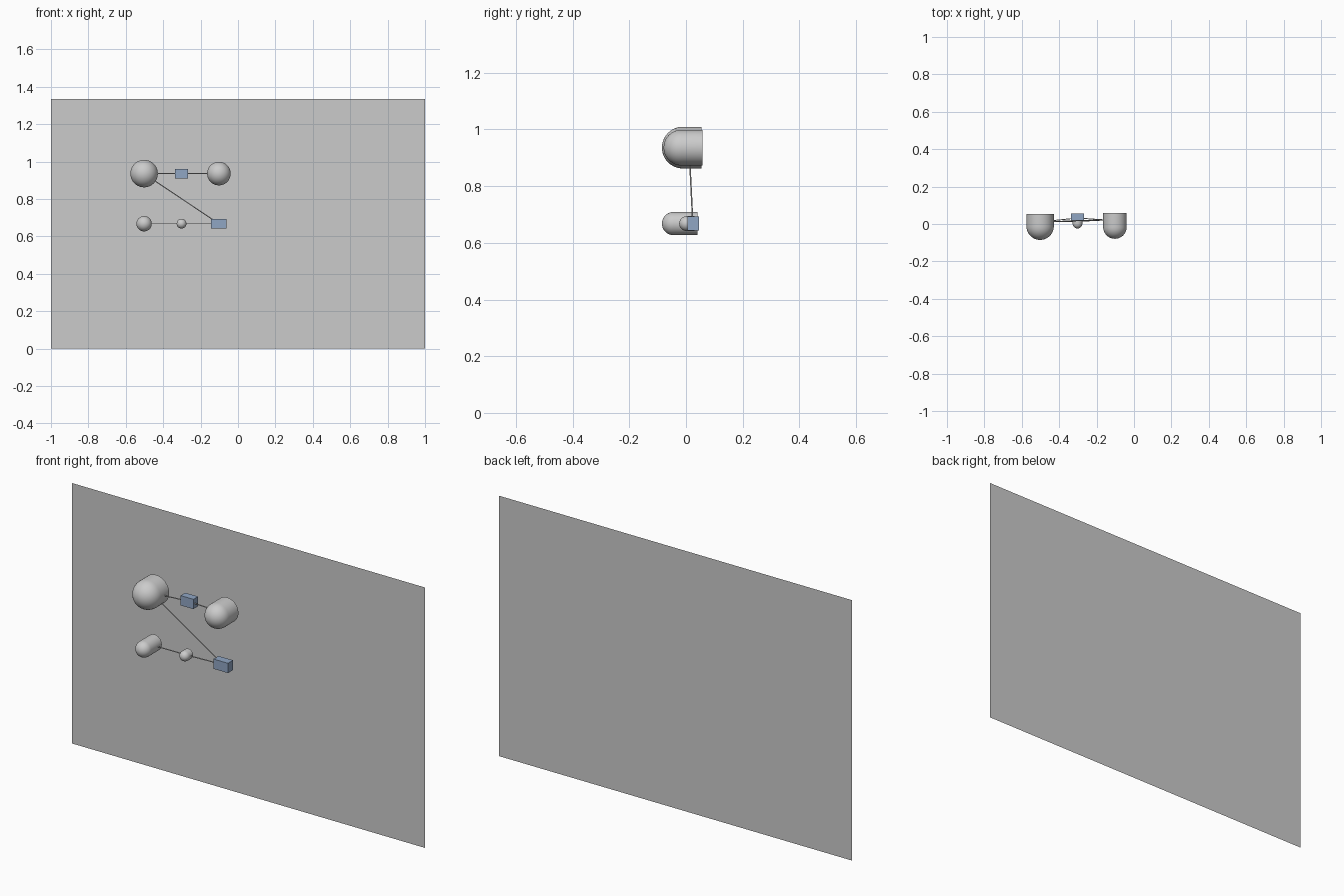
import bpy, bmesh, math
from mathutils import Vector, Matrix

if "Cube" in bpy.data.objects:
    bpy.data.objects.remove(bpy.data.objects["Cube"])

blue = bpy.data.materials.new("blue")
blue.diffuse_color = (0.28, 0.38, 0.55, 1)
blue.use_nodes = True
blue.node_tree.nodes["Principled BSDF"].inputs["Base Color"].default_value = blue.diffuse_color


def finish(name, bm, smooth=False, mat=None):
    bmesh.ops.recalc_face_normals(bm, faces=bm.faces)
    me = bpy.data.meshes.new(name)
    bm.to_mesh(me)
    bm.free()
    ob = bpy.data.objects.new(name, me)
    bpy.context.collection.objects.link(ob)
    if mat:
        me.materials.append(mat)
    if smooth:
        bpy.context.view_layer.objects.active = ob
        ob.select_set(True)
        bpy.ops.object.shade_smooth_by_angle(angle=math.radians(40))
        ob.select_set(False)
    return ob


def domed_peg(name, x, z, r, front, back):
    """Round peg along y with a hemispherical front and a flat back."""
    bm = bmesh.new()
    n = 10
    c = front + r
    prof = [Vector((r * math.sin(a), c - r * math.cos(a), 0))
            for a in (i * math.pi / 2 / n for i in range(n + 1))]
    prof += [Vector((r, back, 0)), Vector((0, back, 0))]
    vs = [bm.verts.new(p) for p in prof]
    es = [bm.edges.new(p) for p in zip(vs, vs[1:])]
    bmesh.ops.spin(bm, geom=vs + es, cent=(0, 0, 0), axis=(0, 1, 0),
                   angle=2 * math.pi, steps=40)
    bmesh.ops.remove_doubles(bm, verts=bm.verts, dist=1e-5)
    bmesh.ops.translate(bm, verts=bm.verts, vec=(x, 0, z))
    return finish(name, bm, True)


def box(name, x, z, w, h, front, back):
    bm = bmesh.new()
    m = (Matrix.Translation((x, (front + back) / 2, z))
         @ Matrix.Diagonal((w, back - front, h, 1)))
    bmesh.ops.create_cube(bm, size=1, matrix=m)
    return finish(name, bm, mat=blue)


def rod(name, a, b, r=0.0025):
    a, b = Vector(a), Vector(b)
    d = b - a
    m = Matrix.Translation((a + b) / 2) @ d.to_track_quat('Z', 'Y').to_matrix().to_4x4()
    bm = bmesh.new()
    bmesh.ops.create_cone(bm, cap_ends=True, segments=12, radius1=r, radius2=r,
                          depth=d.length, matrix=m)
    return finish(name, bm, True)


# back panel, a single sheet
bm = bmesh.new()
bm.faces.new([bm.verts.new(p) for p in
              ((-1, .085, 0), (1, .085, 0), (1, .085, 1.335), (-1, .085, 1.335))])
finish("back_panel", bm)

top, low = 0.936, 0.668

# round pegs
domed_peg("large_peg", -.502, top, .0735, -.085, .054)
domed_peg("medium_peg", -.102, top, .063, -.079, .059)
domed_peg("small_peg", -.502, low, .041, -.085, .041)
domed_peg("tiny_peg", -.302, low, .026, -.024, .03)

# blue blocks
box("upper_block", -.302, top, .072, .05, .018, .056)
box("lower_block", -.102, low, .083, .05, .005, .046)

# connecting rods
large, upper, medium = (-.502, .011, top), (-.302, .032, top), (-.102, .018, top)
lower, tiny, small = (-.102, .024, low), (-.302, .014, low), (-.502, .011, low)
for i, (a, b) in enumerate(((large, upper), (upper, medium), (large, lower),
                            (lower, tiny), (tiny, small))):
    rod(f"connecting_rod_{i + 1}", a, b)
